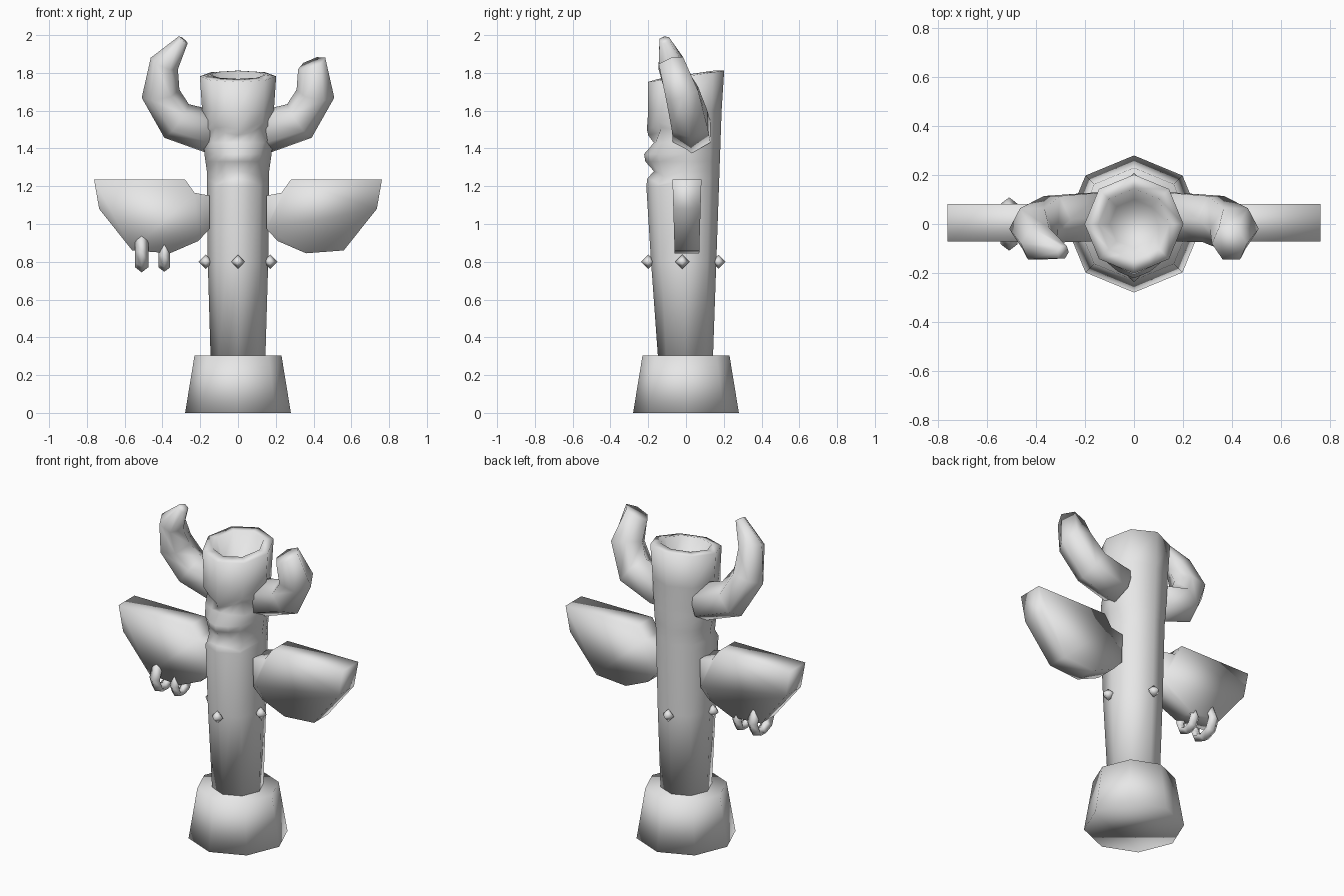
import bpy, bmesh
from math import sin, cos, pi, radians
from mathutils import Vector

if "Cube" in bpy.data.objects:
    bpy.data.objects.remove(bpy.data.objects["Cube"], do_unlink=True)

stone = bpy.data.materials.new("light_grey_stone")
stone.use_nodes = True
GREY = (0.8, 0.8, 0.8, 1)
stone.diffuse_color = GREY
stone.node_tree.nodes["Principled BSDF"].inputs["Base Color"].default_value = GREY


def finish(name, bm):
    bmesh.ops.recalc_face_normals(bm, faces=bm.faces[:])
    for f in bm.faces:
        f.smooth = True
    mesh = bpy.data.meshes.new(name)
    bm.to_mesh(mesh)
    bm.free()
    mesh.materials.append(stone)
    obj = bpy.data.objects.new(name, mesh)
    bpy.context.collection.objects.link(obj)
    return obj


def loft(name, rings):
    """Skin closed rings of points and cap both ends."""
    bm = bmesh.new()
    loops = [[bm.verts.new(p) for p in ring] for ring in rings]
    n = len(loops[0])
    for a, b in zip(loops, loops[1:]):
        for i in range(n):
            j = (i + 1) % n
            bm.faces.new((a[i], a[j], b[j], b[i]))
    bm.faces.new(loops[0])
    bm.faces.new(loops[-1])
    return finish(name, bm)


def octagon(r, z):
    return [(r * cos(k * pi / 4), r * sin(k * pi / 4), z) for k in range(8)]


# Base block
loft("base", [octagon(0.28, 0), octagon(0.23, 0.305)])

# Octagonal post: back corners, plus extra columns across the face
H = 0.7071
COLUMNS = [(1, 0, "side"), (H, H, "back"), (0, 1, "back"), (-H, H, "back"),
           (-1, 0, "side"), (-H, -H, "cheek"), (-0.37, -0.85, "eye"),
           (0, -1, "nose"), (0.37, -0.85, "eye"), (H, -H, "cheek")]

# height, half width, front depth, eye factor, cheek factor, slant
ROWS = [
    (0.29, 0.145, 0.148, 1, 1, 0),
    (0.80, 0.160, 0.185, 1, 1, 0),
    (1.20, 0.165, 0.210, 1, 1, 0),
    (1.24, 0.165, 0.205, 1, 0.97, -0.03),
    (1.28, 0.165, 0.170, 1, 0.98, -0.03),
    (1.33, 0.172, 0.215, 1, 0.92, 0),
    (1.37, 0.178, 0.222, 1.03, 0.95, 0),
    (1.43, 0.180, 0.170, 1.12, 1.05, 0),
    (1.47, 0.182, 0.200, 0.84, 0.92, 0.04),
    (1.50, 0.185, 0.207, 1, 1.0, 0.04),
    (1.60, 0.190, 0.200, 1, 1, 0),
]


def post_ring(z, w, front, eye, cheek, slant):
    back = 0.143 + 0.035 * (z - 0.3)
    ring = []
    for x, y, kind in COLUMNS:
        f = {"eye": eye, "cheek": cheek}.get(kind, 1)
        lift = slant if kind == "cheek" else slant / 3 if kind == "eye" else 0
        ring.append((x * w * (1 if kind == "eye" else f),
                     y * f * (back if y > 0 else front), z + lift))
    return ring


def rim_ring(r, z, tilt):
    return [(x * r, y * r, z + tilt * y * r) for x, y, _ in COLUMNS]


post = [post_ring(*row) for row in ROWS]
post += [rim_ring(0.202, 1.782, 0.15), rim_ring(0.145, 1.79, 0.15),
         rim_ring(0.10, 1.66, 0)]
loft("carved_post", post)

# Horns: x, y, z, radius along the right-angle sweep
HORN = [(0.13, 0.03, 1.485, 0.115), (0.325, 0.02, 1.545, 0.11),
        (0.41, -0.02, 1.69, 0.102), (0.39, -0.08, 1.85, 0.078),
        (0.29, -0.115, 1.975, 0.03)]


def horn(name, side, count):
    pts = [Vector(p[:3]) for p in HORN]
    rings = []
    for i in range(count):
        t = (pts[min(i + 1, len(pts) - 1)] - pts[max(i - 1, 0)]).normalized()
        u = t.cross(Vector((0, 1, 0))).normalized()
        v = t.cross(u)
        ring = [pts[i] + HORN[i][3] * (u * cos(k * pi / 3) + v * sin(k * pi / 3))
                for k in range(6)]
        rings.append([(p.x * side, p.y, p.z) for p in ring])
    return loft(name, rings)


horn("right_horn", -1, 5)
horn("left_broken_horn", 1, 4)

# Wings: front outline given thickness
WING = [(0.15, 1.15), (0.23, 1.165), (0.28, 1.235), (0.762, 1.235),
        (0.735, 1.08), (0.56, 0.86), (0.36, 0.845), (0.21, 0.91), (0.15, 0.975)]


def wing(name, side):
    def face(s):
        return [(x * side, 0.005 + s * (0.065 + 0.03 * (z - 0.845)), z)
                for x, z in WING]
    return loft(name, [face(-1), face(1)])


wing("left_wing", 1)
wing("right_wing", -1)


# Rings hanging through the lower edge of the right wing
def hoop(name, x, z, major, minor):
    rings, n = 8, 4
    bm = bmesh.new()
    grid = []
    for i in range(rings):
        a = 2 * pi * i / rings
        loop = []
        for k in range(n):
            b = 2 * pi * k / n
            r = major + minor * cos(b)
            loop.append(bm.verts.new((x + 1.3 * minor * sin(b), r * cos(a), z + r * sin(a))))
        grid.append(loop)
    for i in range(rings):
        p, q = grid[i], grid[(i + 1) % rings]
        for k in range(n):
            m = (k + 1) % n
            bm.faces.new((p[k], p[m], q[m], q[k]))
    finish(name, bm)


hoop("outer_wing_ring", -0.51, 0.853, 0.082, 0.027)
hoop("inner_wing_ring", -0.39, 0.833, 0.062, 0.024)

# Studs around the post
STUDS = {"front": (0, -0.2), "back": (0, 0.172),
         "left": (0.17, -0.02), "right": (-0.17, -0.02)}
for label, (x, y) in STUDS.items():
    bm = bmesh.new()
    bmesh.ops.create_icosphere(bm, subdivisions=1, radius=0.036)
    bm.clear()
    c = Vector((x, y, 0.8))
    s = 0.038
    top, low = (bm.verts.new(c + Vector((0, 0, d))) for d in (s, -s))
    waist = [bm.verts.new(c + Vector((s * cos(k * pi / 2), s * sin(k * pi / 2), 0)))
             for k in range(4)]
    for k in range(4):
        a, b = waist[k], waist[(k + 1) % 4]
        bm.faces.new((a, b, top))
        bm.faces.new((b, a, low))
    finish(label + "_stud", bm)
